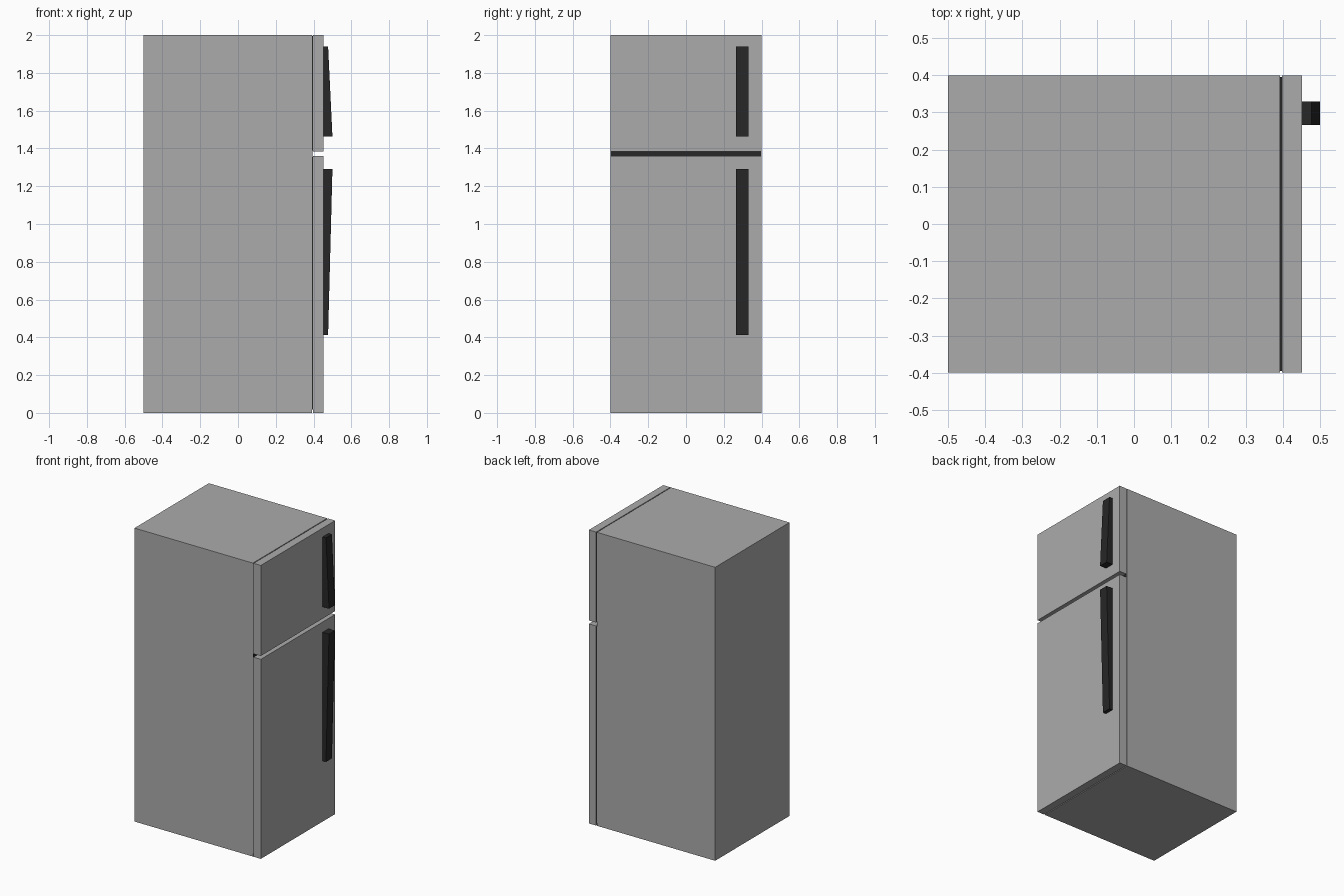
import bpy
import bmesh

if "Cube" in bpy.data.objects:
    bpy.data.objects.remove(bpy.data.objects["Cube"])


def material(name, value):
    mat = bpy.data.materials.new(name)
    mat.diffuse_color = (value, value, value, 1)
    mat.use_nodes = True
    mat.node_tree.nodes["Principled BSDF"].inputs["Base Color"].default_value = mat.diffuse_color
    return mat


black = material("black_plastic", 0.02)
grey = material("grey_enamel", 0.41)


def prism(name, profile, y0, y1, mat):
    """Extrude an x-z profile along y into a closed solid."""
    bm = bmesh.new()
    face = bm.faces.new([bm.verts.new((x, y0, z)) for x, z in profile])
    ext = bmesh.ops.extrude_face_region(bm, geom=[face])
    moved = [v for v in ext["geom"] if isinstance(v, bmesh.types.BMVert)]
    bmesh.ops.translate(bm, vec=(0, y1 - y0, 0), verts=moved)
    bmesh.ops.recalc_face_normals(bm, faces=bm.faces)
    mesh = bpy.data.meshes.new(name)
    bm.to_mesh(mesh)
    bm.free()
    mesh.materials.append(mat)
    obj = bpy.data.objects.new(name, mesh)
    bpy.context.collection.objects.link(obj)
    return obj


def box(name, x0, x1, y0, y1, z0, z1, mat):
    return prism(name, [(x0, z0), (x1, z0), (x1, z1), (x0, z1)], y0, y1, mat)


# Cabinet and the dark frame on its front opening
box("cabinet", -0.5, 0.392, -0.4, 0.4, 0, 2, grey)
box("front_frame", 0.392, 0.395, -0.396, 0.396, 0.018, 1.994, black)

# Each door: its bottom and top, then its handle's (bottom z, depth), (top z, depth)
doors = {
    "fridge": (0, 1.36, (0.413, 0.477), (1.29, 0.5)),
    "freezer": (1.383, 2, (1.463, 0.5), (1.94, 0.477)),
}
for name, (z0, z1, (hz0, hx0), (hz1, hx1)) in doors.items():
    box(name + "_door", 0.398, 0.452, -0.4, 0.4, z0, z1, grey)
    # Recessed seal between door and frame
    box(name + "_seal", 0.395, 0.398, -0.396, 0.396,
        max(z0 + 0.005, 0.018), z1 - 0.006, black)
    # Tapered handle, thickest near the gap between the doors
    prism(name + "_handle", [(0.452, hz0), (hx0, hz0), (hx1, hz1), (0.452, hz1)],
          0.266, 0.33, black)
